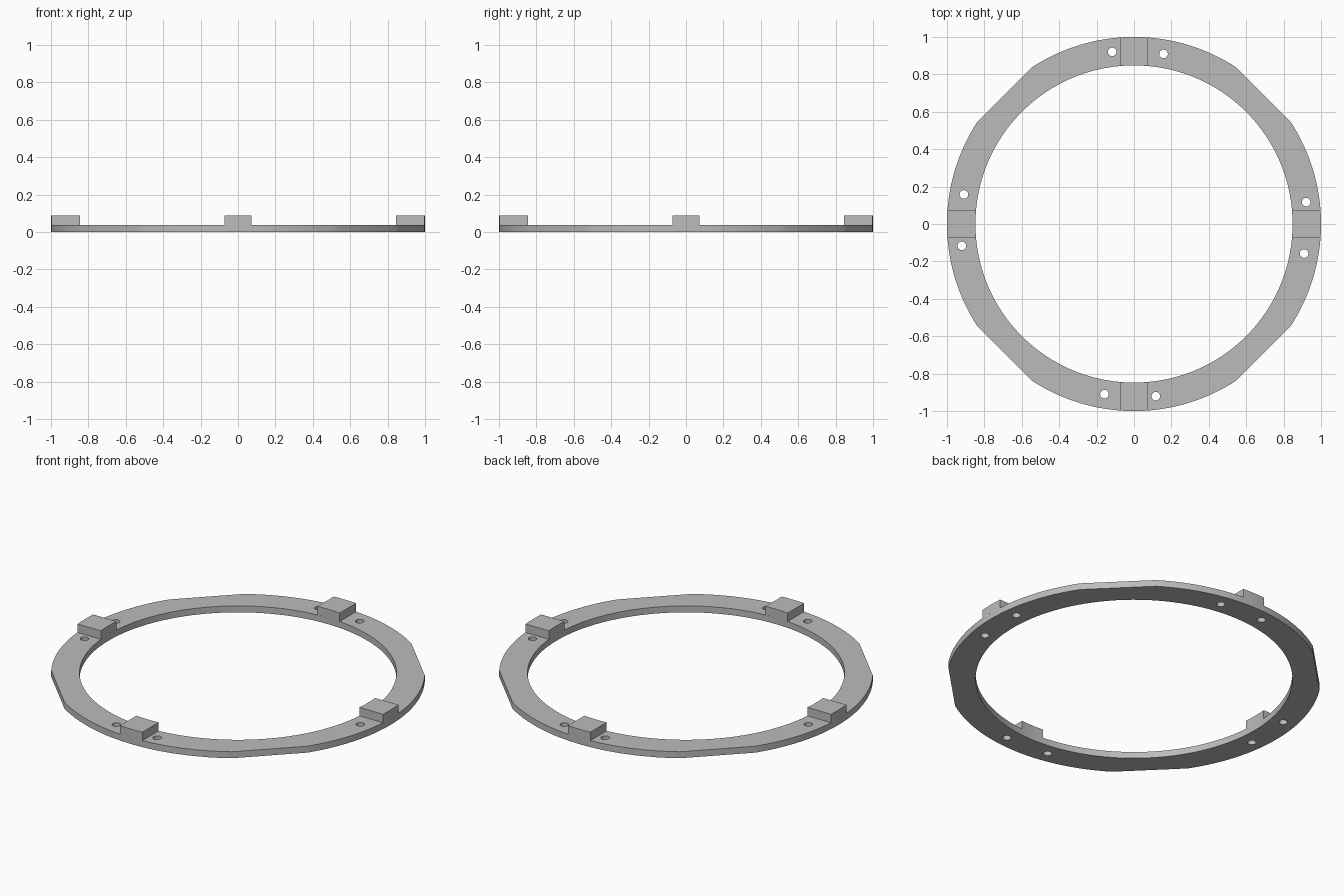
import bpy
import bmesh
from math import cos, sin, asin, acos, pi, radians

cube = bpy.data.objects.get("Cube")
if cube:
    bpy.data.objects.remove(cube, do_unlink=True)

R_OUT, R_IN, FLAT = 1.0, 0.848, 0.979
RING_H, TAB_TOP, TAB_HALF = 0.038, 0.088, 0.073
HOLE_R = 0.023

grey = bpy.data.materials.new("plain grey")
grey.use_nodes = True
colour = (0.5, 0.5, 0.5, 1)
grey.diffuse_color = colour
grey.node_tree.nodes["Principled BSDF"].inputs["Base Color"].default_value = colour


def arc(radius, start, end, steps, centre=(0, 0)):
    """Points from start to end angle, both included."""
    angles = [start + (end - start) * i / steps for i in range(steps + 1)]
    return [(centre[0] + radius * cos(a), centre[1] + radius * sin(a)) for a in angles]


def circle(radius, steps, centre=(0, 0)):
    return arc(radius, 0, 2 * pi, steps, centre)[:-1]


def plate(name, loops, bottom, top):
    """Extrude a flat outline with optional holes into a mesh plate."""
    curve = bpy.data.curves.new(name, "CURVE")
    curve.dimensions = "2D"
    curve.fill_mode = "BOTH"
    curve.extrude = (top - bottom) / 2
    for loop in loops:
        spline = curve.splines.new("POLY")
        spline.points.add(len(loop) - 1)
        for point, (x, y) in zip(spline.points, loop):
            point.co = (x, y, 0, 1)
        spline.use_cyclic_u = True
    obj = bpy.data.objects.new(name, curve)
    bpy.context.collection.objects.link(obj)
    bpy.ops.object.select_all(action="DESELECT")
    obj.select_set(True)
    bpy.context.view_layer.objects.active = obj
    bpy.ops.object.convert(target="MESH")
    obj = bpy.context.object
    # Weld the caps to the walls and lift the plate to its height
    bm = bmesh.new()
    bm.from_mesh(obj.data)
    bmesh.ops.remove_doubles(bm, verts=bm.verts, dist=0.00001)
    bmesh.ops.translate(bm, verts=bm.verts, vec=(0, 0, (bottom + top) / 2))
    bmesh.ops.recalc_face_normals(bm, faces=bm.faces)
    bm.to_mesh(obj.data)
    bm.free()
    obj.data.materials.clear()
    obj.data.materials.append(grey)
    bpy.ops.object.shade_smooth_by_angle(angle=radians(20))
    return obj


# Ring: four outer arcs joined by diagonal flats, an open middle, paired holes
sweep = pi / 4 - acos(FLAT / R_OUT)
outline, holes = [], []
for i in range(4):
    turn = i * pi / 2
    outline += arc(R_OUT, turn - sweep, turn + sweep, 32)
    for radius, angle in ((0.928, 0.126), (0.923, -0.172)):
        centre = (radius * cos(turn + angle), radius * sin(turn + angle))
        holes.append(circle(HOLE_R, 24, centre))
plate("ring", [outline, circle(R_IN, 160)] + holes, 0, RING_H)

# Raised tabs at the four quarter points, following the ring's curves
a_out, a_in = asin(TAB_HALF / R_OUT), asin(TAB_HALF / R_IN)
for i, side in enumerate(("left", "back", "right", "front")):
    turn = i * pi / 2
    shape = arc(R_OUT, turn - a_out, turn + a_out, 8)
    shape += arc(R_IN, turn + a_in, turn - a_in, 8)
    plate(side + "_tab", [shape], RING_H, TAB_TOP)
